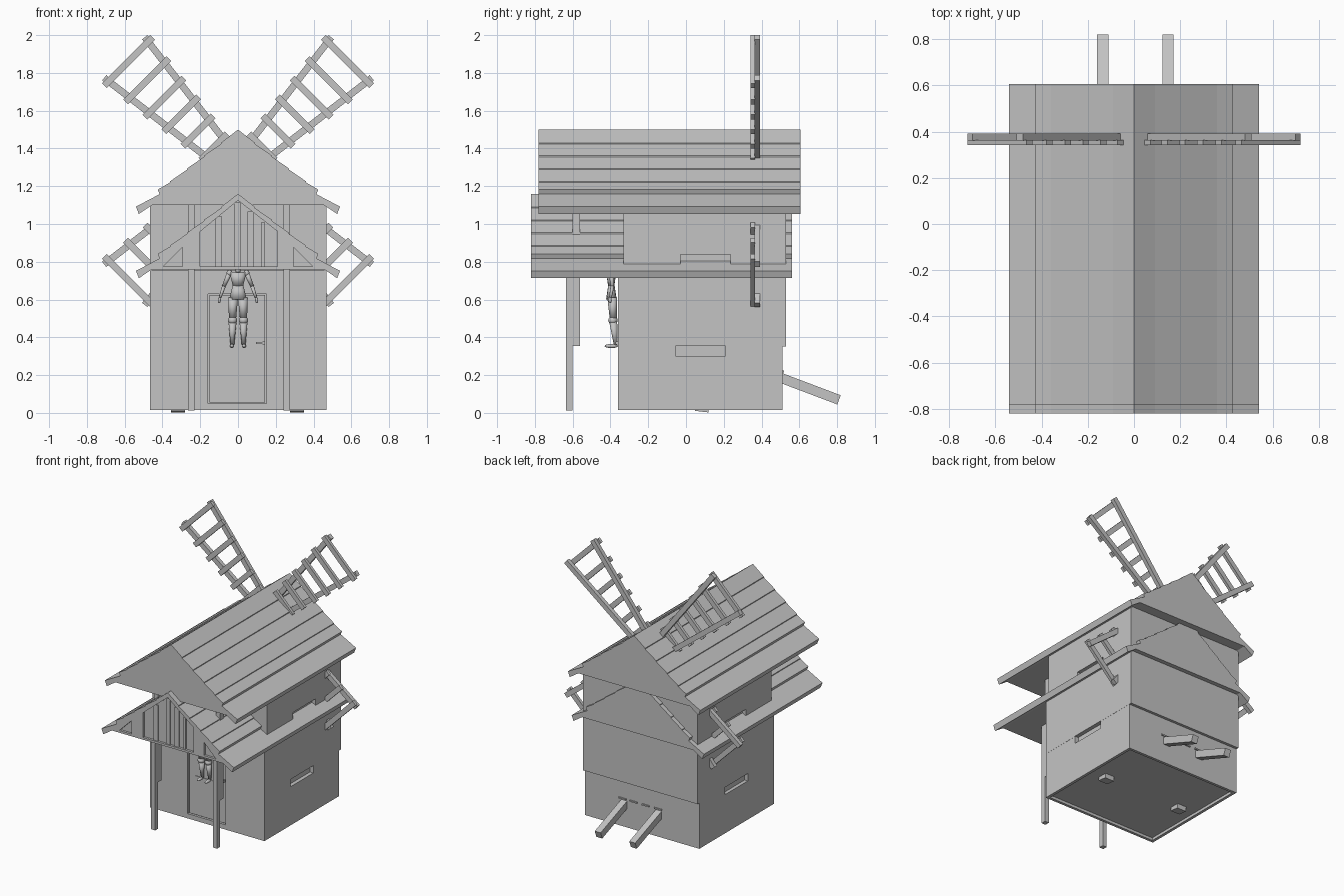
import bpy, bmesh, math
from mathutils import Vector

if "Cube" in bpy.data.objects:
    bpy.data.objects.remove(bpy.data.objects["Cube"])

grey = bpy.data.materials.new("plain grey")
grey.diffuse_color = (0.55, 0.55, 0.55, 1)
grey.use_nodes = True
grey.node_tree.nodes["Principled BSDF"].inputs["Base Color"].default_value = grey.diffuse_color


def finish(name, bm, smooth=False):
    bmesh.ops.recalc_face_normals(bm, faces=bm.faces)
    me = bpy.data.meshes.new(name)
    bm.to_mesh(me)
    bm.free()
    me.materials.append(grey)
    ob = bpy.data.objects.new(name, me)
    bpy.context.collection.objects.link(ob)
    if smooth:
        for p in me.polygons:
            p.use_smooth = True
    return ob


def prism(name, pts, y0, y1):
    """Extrude an outline in x,z along y."""
    bm = bmesh.new()
    f = bm.faces.new([bm.verts.new((x, y0, z)) for x, z in pts])
    r = bmesh.ops.extrude_face_region(bm, geom=[f])
    vs = [v for v in r["geom"] if isinstance(v, bmesh.types.BMVert)]
    bmesh.ops.translate(bm, vec=(0, y1 - y0, 0), verts=vs)
    return finish(name, bm)


def box(name, x0, x1, y0, y1, z0, z1):
    return prism(name, [(x0, z0), (x1, z0), (x1, z1), (x0, z1)], y0, y1)


def bar(name, a, b, w, y0, y1):
    """Flat bar between two x,z points."""
    a, b = Vector(a), Vector(b)
    d = (b - a).normalized()
    n = Vector((-d.y, d.x)) * w / 2
    return prism(name, [a + n, b + n, b - n, a - n], y0, y1)


def cut(ob, cutter):
    cutter.hide_render = True
    m = ob.modifiers.new("cut", 'BOOLEAN')
    m.operation, m.solver, m.object = 'DIFFERENCE', 'EXACT', cutter
    bpy.context.view_layer.objects.active = ob
    bpy.ops.object.modifier_apply(modifier=m.name)
    bpy.data.objects.remove(cutter)


# lower and upper house walls
lower = box("lower_walls", -0.466, 0.468, -0.36, 0.51, 0.015, 0.757)
upper = box("upper_walls", -0.467, 0.469, -0.33, 0.53, 0.352, 1.10)
cut(lower, box("floor_cutter", -0.445, 0.447, -0.34, 0.49, -0.1, 0.035))
cut(lower, box("door_cutter", -0.16, 0.15, -0.5, -0.342, 0.05, 0.63))

# slit windows on both sides
for s in (-1, 1):
    for ob, y0, y1, z0, z1 in ((lower, -0.055, 0.21, 0.30, 0.355),
                               (upper, -0.055, 0.21, 0.30, 0.355),
                               (upper, -0.03, 0.235, 0.78, 0.838)):
        x0, x1 = sorted((s * 0.44, s * 0.6))
        cut(ob, box("window_cutter", x0, x1, y0, y1, z0, z1))


# roofs with overlapping planks and flared eaves
def roof(name, top, y0, y1):
    half = [(0, 0)]
    for i in range(1, 5):
        x = 0.09 * i
        half += [(x, -0.068 * i - 0.002), (x, -0.068 * i - 0.008)]
    half += [(0.425, -0.318), (0.415, -0.342), (0.54, -0.408), (0.525, -0.447),
             (0.455, -0.40)]
    pts = half + [(-x, z) for x, z in reversed(half[1:])]
    return prism(name, [(x, z + top) for x, z in pts], y0, y1)


roof("upper_roof", 1.50, -0.78, 0.605)
porch = roof("lower_roof", 1.16, -0.82, 0.562)

# timber framing on the porch gable: recessed panels and studs
cut(porch, prism("panel_cutter", [(-0.2, 0.776), (0.21, 0.776), (0.21, 0.96),
                                  (0.0, 1.125), (-0.2, 0.96)], -0.9, -0.803))
for s in (-1, 1):
    cut(porch, prism("panel_cutter", [(s * 0.295, 0.776), (s * 0.395, 0.776),
                                      (s * 0.295, 0.875)], -0.9, -0.803))
for x0, x1, top in ((-0.12, -0.085, 1.04), (-0.02, 0.012, 1.115), (0.05, 0.085, 1.065),
                    (0.125, 0.14, 1.01)):
    box("gable_stud", x0, x1, -0.812, -0.80, 0.77, top)

# porch posts, each a long front timber and a raised rear timber
for x in (-0.248, 0.257):
    box("porch_post", x - 0.017, x + 0.017, -0.635, -0.60, 0.012, 0.80)
    box("upper_post", x - 0.017, x + 0.017, -0.60, -0.56, 0.355, 1.12)

# door, panels and handle
box("door", -0.152, 0.142, -0.350, -0.341, 0.055, 0.625)
box("door_lower_panel", -0.11, 0.12, -0.354, -0.349, 0.065, 0.343)
box("door_upper_panel", -0.11, 0.12, -0.354, -0.349, 0.40, 0.585)
box("door_handle", 0.095, 0.142, -0.372, -0.364, 0.365, 0.374)
box("door_handle_stem", 0.13, 0.142, -0.37, -0.348, 0.362, 0.377)

# four windmill sails
hub = Vector((0.0, 1.28))
for sx in (-1, 1):
    for sz in (-1, 1):
        d = Vector((sx, sz)).normalized()
        n = Vector((-sx, sz)).normalized()

        def at(u, v):
            return hub + d * u + n * v

        def half_width(u):
            return 0.065 + (u - 0.17) * 0.128

        for s in (-1, 1):
            bar("sail_rail", at(0.155, s * half_width(0.155)),
                at(0.85, s * half_width(0.85)), 0.036, 0.362, 0.392)
        for u in (0.18, 0.30, 0.425, 0.55, 0.68, 0.82):
            w = half_width(u) + 0.032
            bar("sail_rung", at(u, -w), at(u, w), 0.036, 0.342, 0.364)


# slanted back supports
def slanted(name, x, w, y0, z0, y1, z1, t):
    a, b = Vector((y0, z0)), Vector((y1, z1))
    e = (b - a).normalized()
    n = Vector((-e.y, e.x)) * t / 2
    bm = bmesh.new()
    rings = [[bm.verts.new((x + k * w / 2, p.x, p.y)) for p in (a + n, b + n, b - n, a - n)]
             for k in (-1, 1)]
    for r in rings:
        bm.faces.new(r)
    for i in range(4):
        j = (i + 1) % 4
        bm.faces.new((rings[0][i], rings[0][j], rings[1][j], rings[1][i]))
    return finish(name, bm)


for x in (-0.135, 0.147):
    slanted("back_support", x, 0.048, 0.45, 0.205, 0.81, 0.069, 0.052)
for x in (-0.13, -0.03, 0.07, 0.16):
    box("back_ledge", x - 0.03, x + 0.03, 0.50, 0.518, 0.215, 0.225)

# small feet under the floor
for x in (-0.317, 0.312):
    slanted("floor_foot", x, 0.075, 0.05, 0.028, 0.12, 0.02, 0.035)


# standing figure in front of the door
def limb(bm, a, b, ra, rb, sy=1.0):
    a, b = Vector(a), Vector(b)
    rot = (b - a).to_track_quat('Z', 'Y').to_matrix().to_4x4()
    r = bmesh.ops.create_cone(bm, cap_ends=True, segments=12, radius1=ra, radius2=rb,
                              depth=(b - a).length)
    mid = (a + b) / 2
    for v in r["verts"]:
        v.co = rot @ v.co + mid
        v.co.y = mid.y + (v.co.y - mid.y) * sy


def ball(bm, c, rx, ry, rz):
    r = bmesh.ops.create_uvsphere(bm, u_segments=12, v_segments=8, radius=1)
    for v in r["verts"]:
        v.co = Vector((v.co.x * rx, v.co.y * ry, v.co.z * rz)) + Vector(c)


bm = bmesh.new()
limb(bm, (0, -0.395, 0.60), (0, -0.395, 0.675), 0.047, 0.028, 0.6)
limb(bm, (0, -0.395, 0.67), (0, -0.397, 0.745), 0.027, 0.045, 0.6)
limb(bm, (0, -0.395, 0.74), (0, -0.395, 0.78), 0.014, 0.012)
ball(bm, (0, -0.40, 0.805), 0.028, 0.032, 0.036)
for s in (-1, 1):
    limb(bm, (s * 0.026, -0.39, 0.61), (s * 0.029, -0.385, 0.50), 0.026, 0.019)
    ball(bm, (s * 0.029, -0.387, 0.49), 0.025, 0.025, 0.022)
    limb(bm, (s * 0.029, -0.385, 0.48), (s * 0.030, -0.372, 0.36), 0.021, 0.010)
    ball(bm, (s * 0.032, -0.395, 0.354), 0.012, 0.036, 0.011)
    ball(bm, (s * 0.045, -0.395, 0.74), 0.016, 0.016, 0.016)
    limb(bm, (s * 0.045, -0.395, 0.742), (s * 0.075, -0.39, 0.67), 0.014, 0.010)
    limb(bm, (s * 0.075, -0.39, 0.67), (s * 0.095, -0.40, 0.61), 0.010, 0.007)
    ball(bm, (s * 0.099, -0.402, 0.597), 0.008, 0.009, 0.016)
finish("figure", bm, True)
